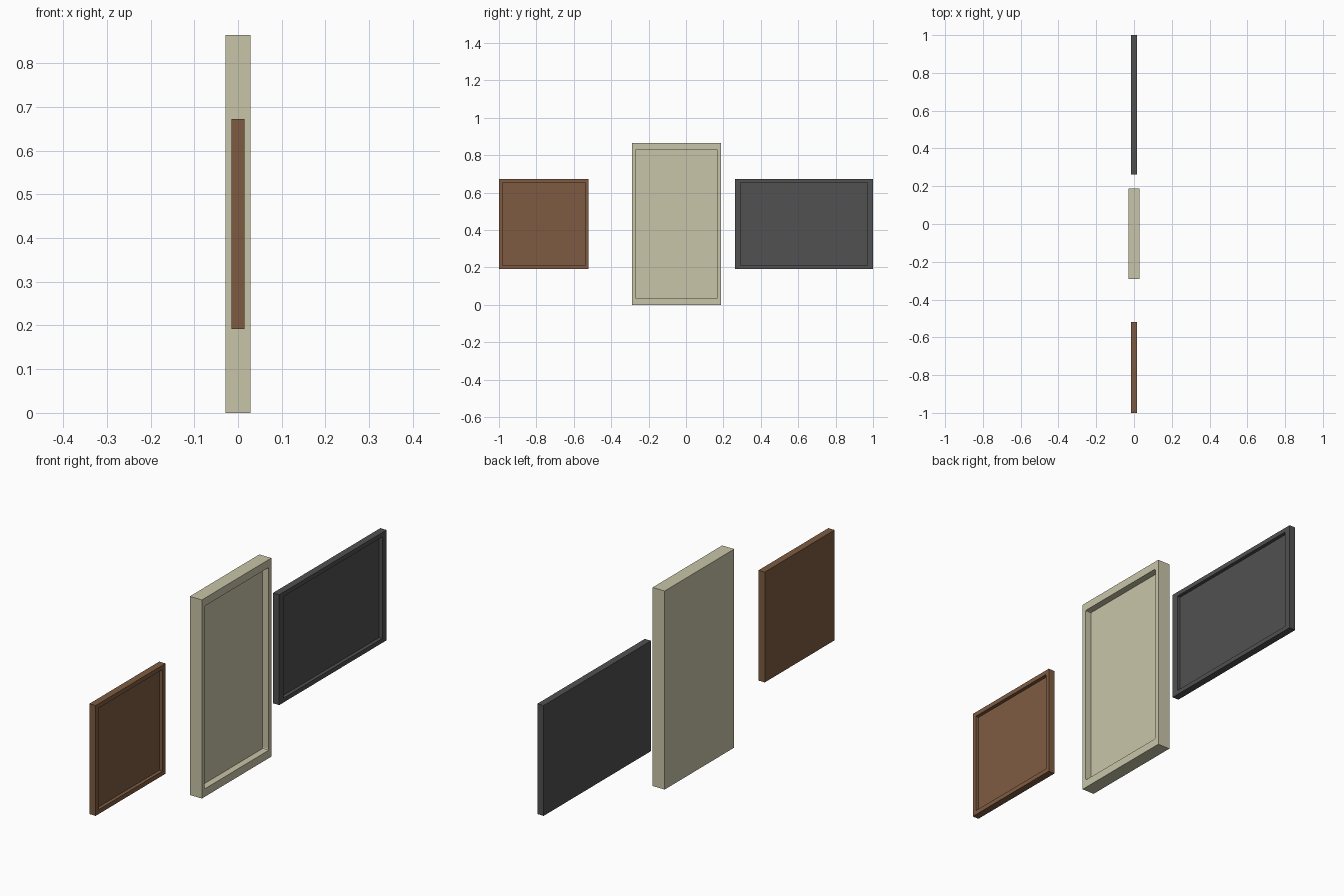
import bpy
import bmesh
from mathutils import Vector

# Remove the default cube
cube = bpy.data.objects.get("Cube")
if cube:
    bpy.data.objects.remove(cube, do_unlink=True)

RIM = 0.0565     # rim width as a share of each panel side
RECESS = 0.5     # recess depth as a share of the thickness
MID_Z = 0.432    # all panels share one mid height


def make_material(name, rgb):
    mat = bpy.data.materials.new(name)
    mat.use_nodes = True
    mat.diffuse_color = (*rgb, 1)
    mat.node_tree.nodes["Principled BSDF"].inputs["Base Color"].default_value = (*rgb, 1)
    return mat


def make_panel(name, y, size, mat, corner=0):
    """Thin upright slab with a rectangular recess in its +x face."""
    bm = bmesh.new()
    bmesh.ops.create_cube(bm, size=1)
    face = max(bm.faces, key=lambda f: f.calc_center_median().x)
    bm.normal_update()
    # Rim, then sunken floor
    bmesh.ops.inset_individual(bm, faces=[face], thickness=RIM)
    bmesh.ops.inset_individual(bm, faces=[face], thickness=0, depth=-RECESS)
    bmesh.ops.scale(bm, vec=Vector(size), verts=bm.verts)
    # Slightly rounded recess corners
    if corner:
        edges = [e for v in face.verts for e in v.link_edges if e not in face.edges[:]]
        bmesh.ops.bevel(bm, geom=edges, offset=corner, segments=2,
                        profile=0.5, affect='EDGES')
    bmesh.ops.recalc_face_normals(bm, faces=bm.faces)
    mesh = bpy.data.meshes.new(name)
    bm.to_mesh(mesh)
    bm.free()
    mesh.materials.append(mat)
    obj = bpy.data.objects.new(name, mesh)
    obj.location = (0, y, MID_Z)
    bpy.context.collection.objects.link(obj)
    return obj


brown = make_material("brown wood", (0.209, 0.105, 0.053))
cream = make_material("cream paint", (0.584, 0.558, 0.397))
grey = make_material("dark grey", (0.082, 0.082, 0.082))

# Square panel, tall panel and wide panel in a row
make_panel("square_panel", -0.76, (0.03, 0.48, 0.48), brown)
make_panel("tall_panel", -0.051, (0.058, 0.478, 0.864), cream, corner=0.006)
make_panel("wide_panel", 0.631, (0.03, 0.738, 0.48), grey)
